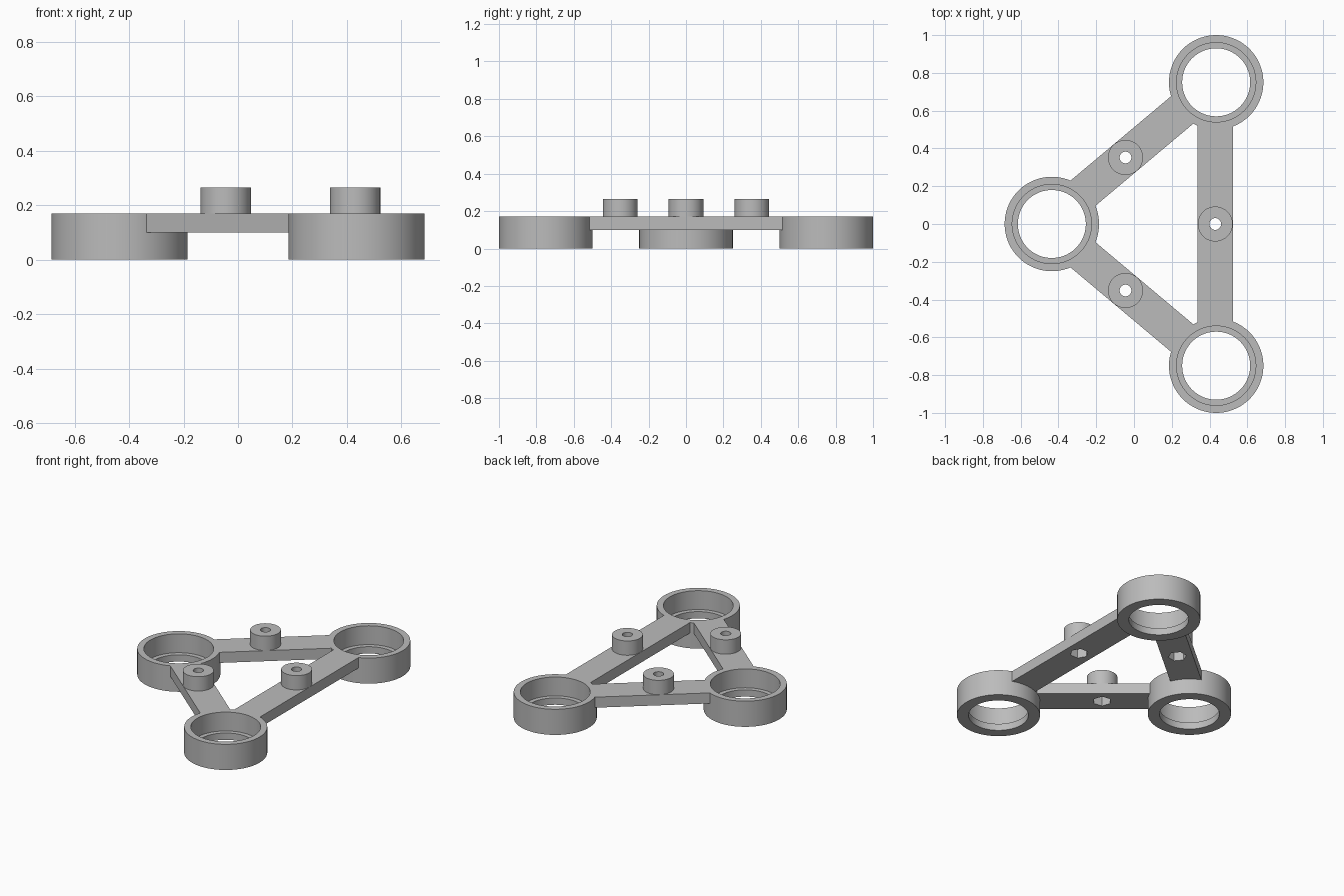
import bpy, bmesh, math
from mathutils import Vector

cube = bpy.data.objects.get("Cube")
if cube:
    bpy.data.objects.remove(cube)

grey = bpy.data.materials.new("plain grey")
grey.use_nodes = True
GREY = (0.5, 0.5, 0.5, 1)
grey.diffuse_color = GREY
grey.node_tree.nodes["Principled BSDF"].inputs["Base Color"].default_value = GREY


def new_object(name, bm, location=(0, 0, 0), turn=0):
    bmesh.ops.recalc_face_normals(bm, faces=bm.faces)
    mesh = bpy.data.meshes.new(name)
    bm.to_mesh(mesh)
    bm.free()
    mesh.materials.append(grey)
    obj = bpy.data.objects.new(name, mesh)
    obj.location = location
    obj.rotation_euler.z = turn
    bpy.context.collection.objects.link(obj)
    return obj


def smooth(obj):
    bpy.ops.object.select_all(action='DESELECT')
    obj.select_set(True)
    bpy.context.view_layer.objects.active = obj
    bpy.ops.object.shade_smooth_by_angle(angle=math.radians(30))


def lathe(name, profile, location, sides=72):
    """Revolve a closed (radius, height) profile around z."""
    bm = bmesh.new()
    verts = [bm.verts.new((r, 0, z)) for r, z in profile]
    edges = [bm.edges.new((v, verts[i - 1])) for i, v in enumerate(verts)]
    bmesh.ops.spin(bm, geom=verts + edges, cent=(0, 0, 0), axis=(0, 0, 1),
                   angle=math.tau, steps=sides, use_merge=True)
    bmesh.ops.remove_doubles(bm, verts=bm.verts, dist=1e-5)
    obj = new_object(name, bm, location)
    smooth(obj)
    return obj


def cylinder(name, radius, bottom, top, spot, sides, turn=0):
    """Hidden helper solid for the booleans."""
    bm = bmesh.new()
    bmesh.ops.create_cone(bm, cap_ends=True, segments=sides, radius1=radius,
                          radius2=radius, depth=top - bottom)
    obj = new_object(name, bm, (spot.x, spot.y, (top + bottom) / 2), turn)
    obj.hide_render = True
    return obj


# Bearing cups: a wide bore above a narrower retaining lip
HEIGHT, ARM_BOTTOM, BOSS_TOP = 0.17, 0.10, 0.265
cup_profile = [(0.25, 0), (0.25, HEIGHT), (0.21, HEIGHT),
               (0.21, 0.045), (0.18, 0.045), (0.18, 0)]
centres = {"right_cup": (-0.435, 0), "left_front_cup": (0.435, -0.75),
           "left_back_cup": (0.435, 0.75)}
for name, (x, y) in centres.items():
    lathe(name, cup_profile, (x, y, 0))


def arm(name, middle, length, angle):
    """Flat bar with a drilled boss on top and a hex pocket below."""
    spot = Vector(middle)
    bm = bmesh.new()
    bmesh.ops.create_cube(bm, size=1)
    bmesh.ops.scale(bm, vec=(length, 0.187, HEIGHT - ARM_BOTTOM), verts=bm.verts)
    # the boss sits at the local origin of the side arms' nominal middle
    centre = spot.copy()
    if angle != math.pi / 2:
        centre += Vector((math.cos(angle), math.sin(angle))) * 0.047
    bar = new_object(name, bm, (centre.x, centre.y, (HEIGHT + ARM_BOTTOM) / 2), angle)
    steps = [
        ('UNION', cylinder(name + "_boss", 0.0925, 0.14, BOSS_TOP, spot, 48)),
        ('DIFFERENCE', cylinder(name + "_hex_cutter", 0.056, 0.05, 0.18, spot, 6, angle)),
        ('DIFFERENCE', cylinder(name + "_hole_cutter", 0.031, 0.06, 0.3, spot, 32)),
    ]
    bpy.context.view_layer.objects.active = bar
    for operation, tool in steps:
        mod = bar.modifiers.new(operation.lower(), 'BOOLEAN')
        mod.operation, mod.object, mod.solver = operation, tool, 'EXACT'
        bpy.ops.object.modifier_apply(modifier=mod.name)
        bpy.data.objects.remove(tool)
    smooth(bar)


# Connecting arms
arm("left_arm", (0.43, 0), 1.065, math.pi / 2)
for side, name in ((1, "back_arm"), (-1, "front_arm")):
    arm(name, (-0.045, 0.352 * side), 0.711, math.radians(40) * side)
